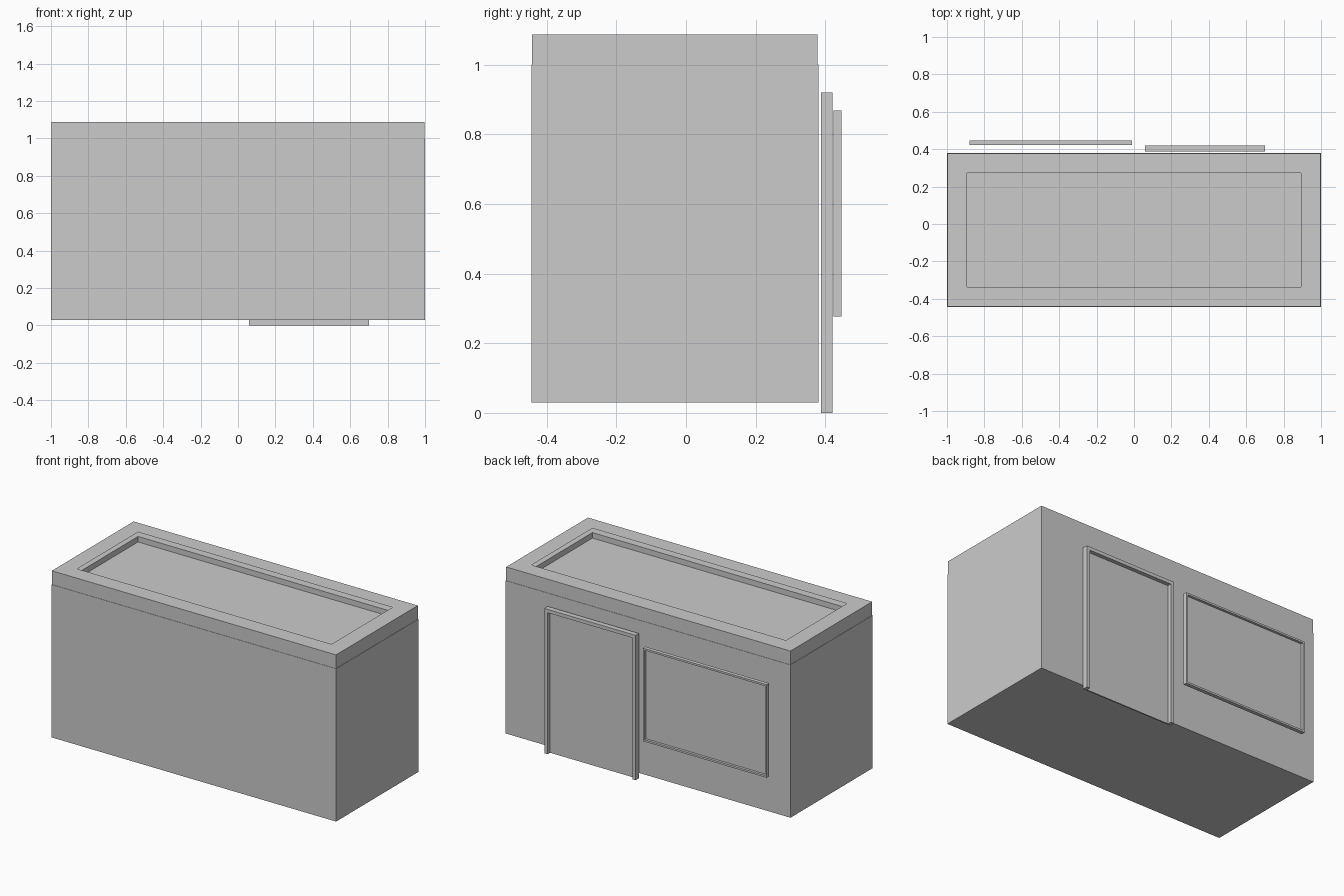
import bpy, bmesh

cube = bpy.data.objects.get("Cube")
if cube:
    bpy.data.objects.remove(cube, do_unlink=True)

GREY = (0.6, 0.6, 0.6, 1.0)
grey = bpy.data.materials.new("light_grey")
grey.use_nodes = True
grey.diffuse_color = GREY
grey.node_tree.nodes["Principled BSDF"].inputs["Base Color"].default_value = GREY

MID_Y = -0.032   # depth centre of the building
HALF_Y = 0.412


def finish(name, bm):
    mesh = bpy.data.meshes.new(name)
    bm.to_mesh(mesh)
    bm.free()
    mesh.materials.append(grey)
    obj = bpy.data.objects.new(name, mesh)
    bpy.context.collection.objects.link(obj)
    return obj


def add_box(bm, x, y, z):
    """Add a box from (low, high) ranges."""
    verts = bmesh.ops.create_cube(bm, size=1)["verts"]
    for v in verts:
        for i, (low, high) in enumerate((x, y, z)):
            v.co[i] = low if v.co[i] < 0 else high


def framed_panel(name, x, y, z, bar, sill):
    """Raised frame around a recessed back panel; sill adds a bottom bar."""
    bm = bmesh.new()
    add_box(bm, x, (y[0], y[0] + 0.008), z)
    front = (y[0] + 0.008, y[1])
    add_box(bm, (x[0], x[0] + bar), front, z)
    add_box(bm, (x[1] - bar, x[1]), front, z)
    inner = (x[0] + bar, x[1] - bar)
    add_box(bm, inner, front, (z[1] - bar, z[1]))
    if sill:
        add_box(bm, inner, front, (z[0], z[0] + bar))
    finish(name, bm)


# Main building block
bm = bmesh.new()
add_box(bm, (-1, 1), (MID_Y - HALF_Y, MID_Y + HALF_Y), (0.03, 1.0))
finish("building_body", bm)

# Roof parapet: stacked rectangles (inset, height) joined into a ring with a
# cap overhanging a ledge, then a sunken roof deck
profile = [(0.002, 1.0), (0.002, 1.087), (0.107, 1.087),
           (0.02, 1.06), (0.107, 1.06), (0.107, 1.025)]
bm = bmesh.new()
rings = []
for inset, z in profile:
    hx, hy = 1 - inset, HALF_Y - inset
    rings.append([bm.verts.new((sx * hx, MID_Y + sy * hy, z))
                  for sx, sy in ((-1, -1), (1, -1), (1, 1), (-1, 1))])
for low, high in zip(rings, rings[1:]):
    for i in range(4):
        j = (i + 1) % 4
        bm.faces.new((low[i], low[j], high[j], high[i]))
bm.faces.new(rings[-1])
bm.faces.new(rings[0][::-1])
bmesh.ops.recalc_face_normals(bm, faces=bm.faces)
finish("roof_parapet", bm)

# Door and window standing just off the back wall
framed_panel("door", (0.06, 0.70), (0.388, 0.421), (0.0, 0.92), 0.022, False)
framed_panel("window", (-0.88, -0.01), (0.423, 0.447), (0.277, 0.868), 0.012, True)
